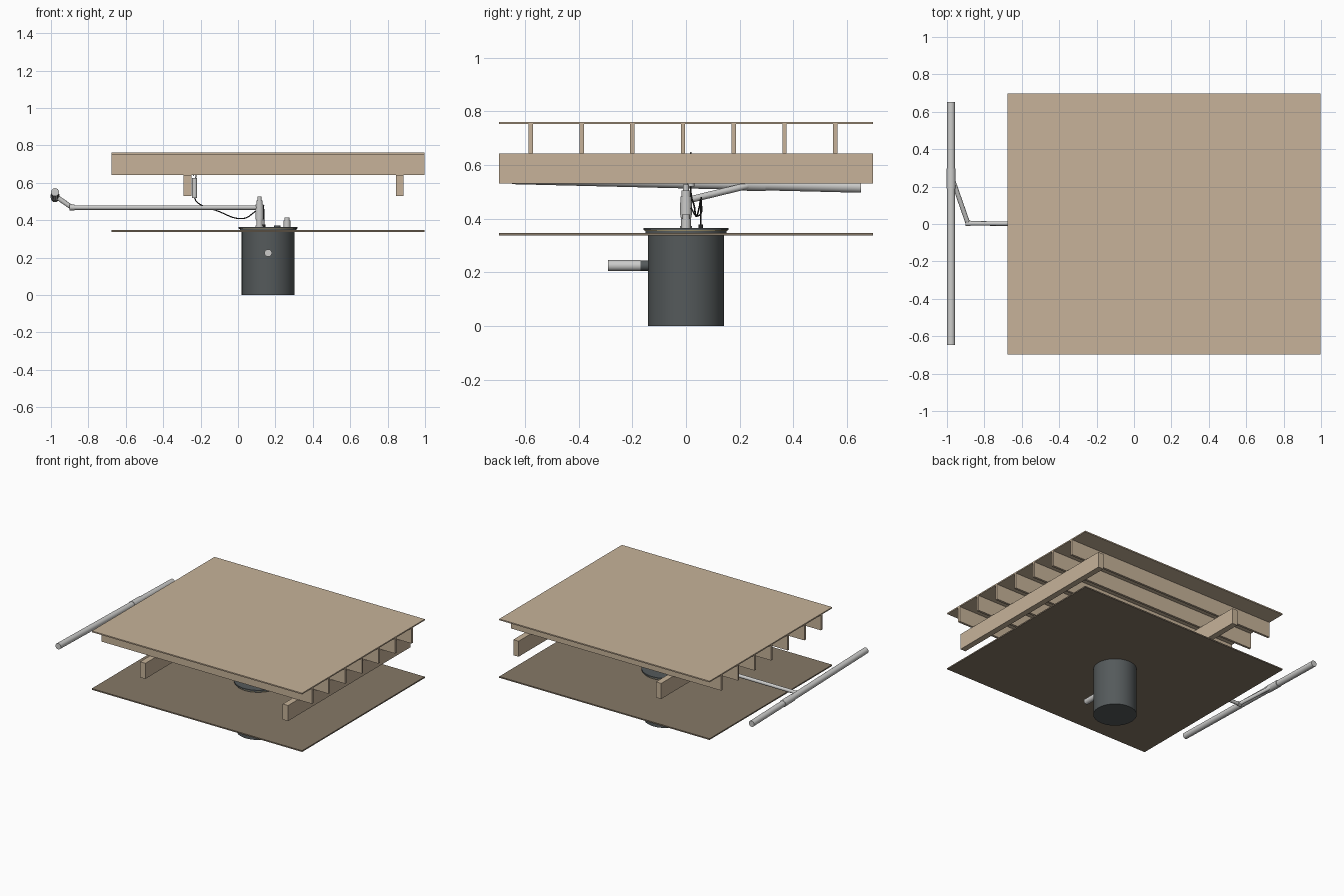
import bpy
from mathutils import Vector

if "Cube" in bpy.data.objects:
    bpy.data.objects.remove(bpy.data.objects["Cube"])


def material(name, rgb):
    m = bpy.data.materials.new(name)
    m.diffuse_color = (*rgb, 1)
    m.use_nodes = True
    m.node_tree.nodes["Principled BSDF"].inputs["Base Color"].default_value = m.diffuse_color
    return m


WOOD = material("tan wood", (0.57, 0.45, 0.32))
SHEET = material("dark brown sheet", (0.24, 0.19, 0.135))
BARREL = material("charcoal plastic", (0.09, 0.102, 0.105))
METAL = material("light grey metal", (0.60, 0.60, 0.59))
GASKET = material("olive gasket", (0.30, 0.25, 0.13))
BLACK = material("black rubber", (0.02, 0.02, 0.02))


def box(name, lo, hi, mat):
    lo, hi = Vector(lo), Vector(hi)
    bpy.ops.mesh.primitive_cube_add(size=1, location=(lo + hi) / 2)
    o = bpy.context.object
    o.name = name
    o.scale = hi - lo
    o.data.materials.append(mat)
    return o


def rod(name, a, b, r, mat, sides=32):
    a, b = Vector(a), Vector(b)
    d = b - a
    bpy.ops.mesh.primitive_cylinder_add(vertices=sides, radius=r, depth=d.length, location=(a + b) / 2)
    o = bpy.context.object
    o.name = name
    o.rotation_euler = d.to_track_quat('Z', 'Y').to_euler()
    o.data.materials.append(mat)
    bpy.ops.object.shade_smooth_by_angle()
    return o


def cable(name, pts, r, mat):
    c = bpy.data.curves.new(name, 'CURVE')
    c.dimensions = '3D'
    c.bevel_depth = r
    c.bevel_resolution = 2
    c.use_fill_caps = True
    s = c.splines.new('BEZIER')
    s.bezier_points.add(len(pts) - 1)
    for p, co in zip(s.bezier_points, pts):
        p.co = co
        p.handle_left_type = p.handle_right_type = 'AUTO'
    o = bpy.data.objects.new(name, c)
    bpy.context.collection.objects.link(o)
    c.materials.append(mat)


# Deck, joists and beams
X0, X1, Y = -0.675, 0.998, 0.697
box("deck_board", (X0, -Y, 0.752), (X1, Y, 0.761), WOOD)
for i in range(7):
    y = -0.578 + 0.189 * i
    box(f"joist_{i + 1}", (X0, y - 0.008, 0.642), (X1, y + 0.008, 0.752), WOOD)
for i, x in enumerate((-0.27, 0.865)):
    box(f"beam_{i + 1}", (x - 0.021, -Y, 0.53), (x + 0.021, Y, 0.642), WOOD)

# Lower sheet
box("ground_sheet", (X0, -Y, 0.338), (X1, Y, 0.347), SHEET)

# Barrel with layered lid
CX = 0.161
rod("barrel", (CX, 0, 0), (CX, 0, 0.348), 0.141, BARREL, 64)
rod("barrel_rim", (CX, 0, 0.347), (CX, 0, 0.353), 0.151, BARREL, 64)
rod("lid_gasket", (CX, 0, 0.353), (CX, 0, 0.357), 0.155, GASKET, 64)
rod("barrel_lid", (CX, 0, 0.357), (CX, 0, 0.365), 0.158, BARREL, 64)

# Side pipe
rod("pipe_collar", (CX, -0.13, 0.225), (CX, -0.172, 0.225), 0.0195, BARREL)
rod("side_pipe", (CX, -0.17, 0.225), (CX, -0.29, 0.225), 0.02, METAL)

# Post on the lid
PX = 0.115
rod("post", (PX, 0, 0.365), (PX, 0, 0.505), 0.017, METAL)
rod("post_tip", (PX, 0, 0.505), (PX, 0, 0.527), 0.011, METAL)
for i, (z0, z1) in enumerate(((0.365, 0.372), (0.405, 0.413), (0.413, 0.46), (0.46, 0.483))):
    rod(f"post_collar_{i + 1}", (PX, 0, z0), (PX, 0, z1), 0.022 - 0.001 * (i % 2), METAL)

# Arm, elbow and long cross tube
ELBOW = Vector((-0.888, 0.003, 0.468))
rod("arm", (PX, 0, 0.468), ELBOW, 0.012, METAL)
rod("elbow_joint", ELBOW - Vector((0.014, 0, 0)), ELBOW + Vector((0.014, 0, 0)), 0.015, METAL)
rod("elbow_link", ELBOW, (-0.974, 0.25, 0.528), 0.0125, METAL)


def on_tube(y):
    return Vector((-0.978, y, 0.534 - 0.0246 * y))


rod("cross_tube", on_tube(-0.647), on_tube(0.652), 0.0215, METAL)
rod("tube_sleeve", on_tube(0.19), on_tube(0.297), 0.0245, METAL)

# Hanging sensor with hook and cables
SX, SY = -0.232, 0.018
rod("sensor", (SX, SY, 0.52), (SX, SY, 0.625), 0.0135, METAL)
cable("sensor_hook", [(SX, SY, 0.62), (SX + 0.008, SY, 0.638), (SX, SY, 0.646), (SX - 0.007, SY, 0.638)], 0.0025, BLACK)
cable("sensor_cable", [(SX, SY, 0.52), (SX + 0.01, SY, 0.5), (-0.11, 0.03, 0.45), (0.03, 0.04, 0.41),
                       (0.09, 0.05, 0.445), (0.125, 0.055, 0.47), (0.138, 0.055, 0.43), (0.138, 0.055, 0.365)], 0.003, BLACK)
cable("post_cable", [(0.128, 0.018, 0.44), (0.135, 0.045, 0.41), (0.138, 0.057, 0.48)], 0.0025, BLACK)

# Lid fittings
rod("lid_canister", (0.262, 0, 0.365), (0.262, 0, 0.4), 0.018, METAL)
rod("canister_cap", (0.262, 0, 0.4), (0.262, 0, 0.416), 0.014, METAL)
rod("lid_plug", (0.21, 0, 0.365), (0.21, 0, 0.373), 0.018, BARREL)
rod("cable_gland", (0.138, 0.055, 0.365), (0.138, 0.055, 0.378), 0.008, BLACK)
